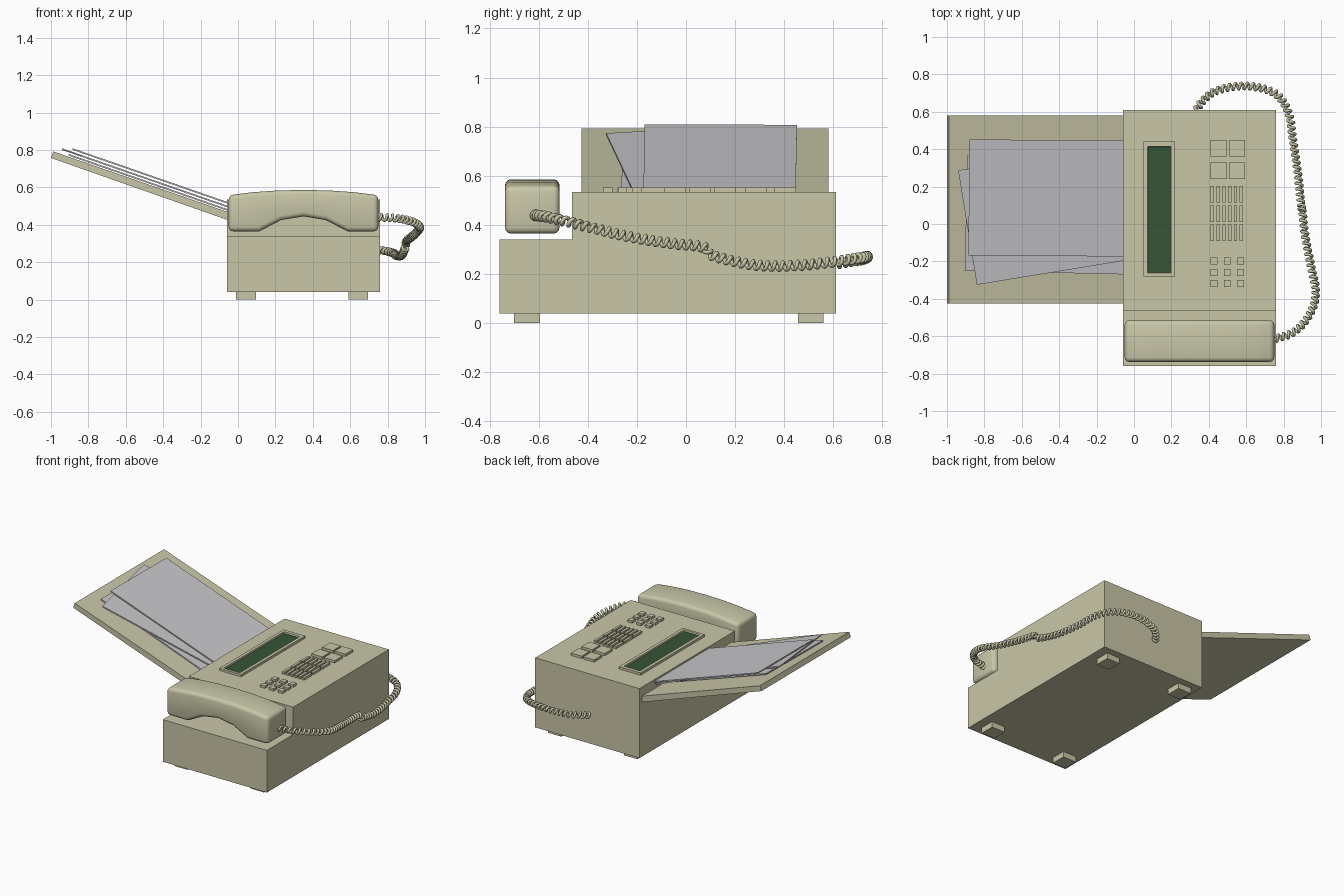
import bpy, bmesh
from math import sin, cos, pi, radians
from mathutils import Vector

if "Cube" in bpy.data.objects:
    bpy.data.objects.remove(bpy.data.objects["Cube"], do_unlink=True)


def material(name, rgb):
    m = bpy.data.materials.new(name)
    m.use_nodes = True
    m.diffuse_color = (*rgb, 1)
    m.node_tree.nodes["Principled BSDF"].inputs["Base Color"].default_value = (*rgb, 1)
    return m


BEIGE = material("beige plastic", (0.584, 0.571, 0.392))
PAPER = material("grey paper", (0.58, 0.58, 0.60))
GREEN = material("dark green display", (0.037, 0.09, 0.037))


def add(name, bm, mat):
    bmesh.ops.recalc_face_normals(bm, faces=bm.faces)
    mesh = bpy.data.meshes.new(name)
    bm.to_mesh(mesh)
    bm.free()
    mesh.materials.append(mat)
    ob = bpy.data.objects.new(name, mesh)
    bpy.context.collection.objects.link(ob)
    return ob


def loft(name, start, end, mat):
    """Solid between two matching polygons."""
    bm = bmesh.new()
    a = [bm.verts.new(p) for p in start]
    b = [bm.verts.new(p) for p in end]
    bm.faces.new(a)
    bm.faces.new(b)
    for i in range(len(a)):
        j = (i + 1) % len(a)
        bm.faces.new((a[i], a[j], b[j], b[i]))
    return add(name, bm, mat)


def rect(x0, x1, y0, y1, z):
    return [(x0, y0, z), (x1, y0, z), (x1, y1, z), (x0, y1, z)]


def box(name, x0, x1, y0, y1, z0, z1, mat=BEIGE):
    return loft(name, rect(x0, x1, y0, y1, z0), rect(x0, x1, y0, y1, z1), mat)


# Stepped body, extruded across x
TOP = 0.535
side = [(-0.76, 0.04), (0.61, 0.04), (0.61, TOP), (-0.465, TOP), (-0.465, 0.34), (-0.76, 0.34)]
loft("body", [(-0.06, y, z) for y, z in side], [(0.76, y, z) for y, z in side], BEIGE)

# Feet
for x, sx in ((-0.01, "right"), (0.59, "left")):
    for y, sy in ((-0.70, "front"), (0.455, "back")):
        box(f"{sy}_{sx}_foot", x, x + 0.105, y, y + 0.105, 0, 0.05)

# Sloping paper tray
tray = [(-1.0, 0.757), (-0.988, 0.792), (-0.04, 0.463), (-0.04, 0.42)]
loft("paper_tray", [(x, -0.425, z) for x, z in tray], [(x, 0.58, z) for x, z in tray], BEIGE)


# Loose sheets, each sheared to follow the tray
def sheet(name, corner, angle, length, lift):
    u = Vector((cos(radians(angle)), sin(radians(angle))))
    v = Vector((-u.y, u.x))
    c = Vector(corner)
    flat = [c, c + u * length, c + u * length + v * 0.62, c + v * 0.62]

    def at(h):
        return [(p.x, p.y, 0.792 - (p.x + 0.988) * 0.347 + h) for p in flat]
    loft(name, at(lift), at(lift + 0.009), PAPER)


sheet("top_sheet", (-0.885, -0.168), -0.4, 0.86, 0.044)
sheet("middle_sheet", (-0.84, -0.325), 9.3, 0.90, 0.024)
sheet("bottom_sheet", (-0.905, -0.25), -1.3, 0.88, 0.006)

# Display: raised frame with a sloped opening, and the screen inside
bm = bmesh.new()
rings = [rect(0.05, 0.22, -0.28, 0.44, TOP), rect(0.05, 0.22, -0.28, 0.44, 0.552),
         rect(0.072, 0.198, -0.262, 0.415, 0.552), rect(0.076, 0.194, -0.258, 0.411, TOP)]
rings = [[bm.verts.new(p) for p in r] for r in rings]
for lo, hi in zip(rings, rings[1:] + rings[:1]):
    for i in range(4):
        j = (i + 1) % 4
        bm.faces.new((lo[i], lo[j], hi[j], hi[i]))
add("display_frame", bm, BEIGE)
box("display_screen", 0.073, 0.197, -0.261, 0.414, TOP, 0.542, GREEN)


# Button groups
def buttons(name, cols, rows, x, y, dx, dy, w, d):
    for r in range(rows):
        for c in range(cols):
            bx, by = x + c * dx, y + r * dy
            box(f"{name}_{r + 1}_{c + 1}", bx, bx + w, by, by + d, TOP, 0.552)


buttons("function_button", 2, 2, 0.41, 0.24, 0.098, 0.12, 0.085, 0.088)
buttons("memory_button", 6, 3, 0.41, -0.09, 0.031, 0.102, 0.018, 0.088)
buttons("number_button", 3, 3, 0.41, -0.337, 0.07, 0.06, 0.037, 0.037)

# Handset: arched profile with rounded edges
half = [(0.0, 0.445), (0.12, 0.425), (0.235, 0.365), (0.40, 0.365), (0.40, 0.558),
        (0.27, 0.574), (0.14, 0.583), (0.0, 0.586)]
outline = half + [(-x, z) for x, z in half[-2:0:-1]]
handset = loft("handset", [(0.35 + x, -0.737, z) for x, z in outline],
               [(0.35 + x, -0.515, z) for x, z in outline], BEIGE)
bev = handset.modifiers.new("rounding", "BEVEL")
bev.width, bev.segments = 0.024, 3
bev.limit_method, bev.angle_limit = "ANGLE", radians(45)
bpy.ops.object.select_all(action="DESELECT")
handset.select_set(True)
bpy.context.view_layer.objects.active = handset
bpy.ops.object.modifier_apply(modifier=bev.name)
bpy.ops.object.shade_smooth_by_angle(angle=radians(35))

# Coiled cord: a helix wound around a smooth path
path = [Vector(p) for p in (
    (0.73, -0.62, 0.44), (0.85, -0.58, 0.435), (0.935, -0.49, 0.415), (0.972, -0.37, 0.385),
    (0.945, -0.22, 0.35), (0.915, -0.06, 0.325), (0.90, 0.07, 0.31), (0.893, 0.11, 0.275),
    (0.875, 0.28, 0.237), (0.85, 0.45, 0.235), (0.825, 0.60, 0.25), (0.75, 0.70, 0.265),
    (0.60, 0.738, 0.27), (0.45, 0.715, 0.26), (0.37, 0.66, 0.25), (0.33, 0.60, 0.24))]


def spline(t):
    i = min(int(t), len(path) - 2)
    f = t - i
    a, b, c, d = (path[max(0, min(k, len(path) - 1))] for k in range(i - 1, i + 3))
    return (b * 2 + (c - a) * f + (a * 2 - b * 5 + c * 4 - d) * f ** 2
            + (b * 3 - a - c * 3 + d) * f ** 3) / 2


STEPS = 4000
dense = [spline(i * (len(path) - 1) / STEPS) for i in range(STEPS + 1)]
coil, travelled, spacing = [], 0, 0.003
for p, q in zip(dense, dense[1:]):
    travelled += (q - p).length
    if travelled >= len(coil) * spacing:
        t = (q - p).normalized()
        s = t.cross(Vector((0, 0, 1))).normalized()
        turn = 2 * pi * travelled / 0.031
        coil.append(p + (s * cos(turn) + s.cross(t) * sin(turn)) * 0.016)

curve = bpy.data.curves.new("coiled_cord", "CURVE")
curve.dimensions = "3D"
curve.bevel_depth, curve.bevel_resolution, curve.use_fill_caps = 0.0085, 1, True
line = curve.splines.new("POLY")
line.points.add(len(coil) - 1)
for point, p in zip(line.points, coil):
    point.co = (*p, 1)
line.use_smooth = True
curve.materials.append(BEIGE)
cord = bpy.data.objects.new("coiled_cord", curve)
bpy.context.collection.objects.link(cord)
bpy.ops.object.select_all(action="DESELECT")
cord.select_set(True)
bpy.context.view_layer.objects.active = cord
bpy.ops.object.convert(target="MESH")
